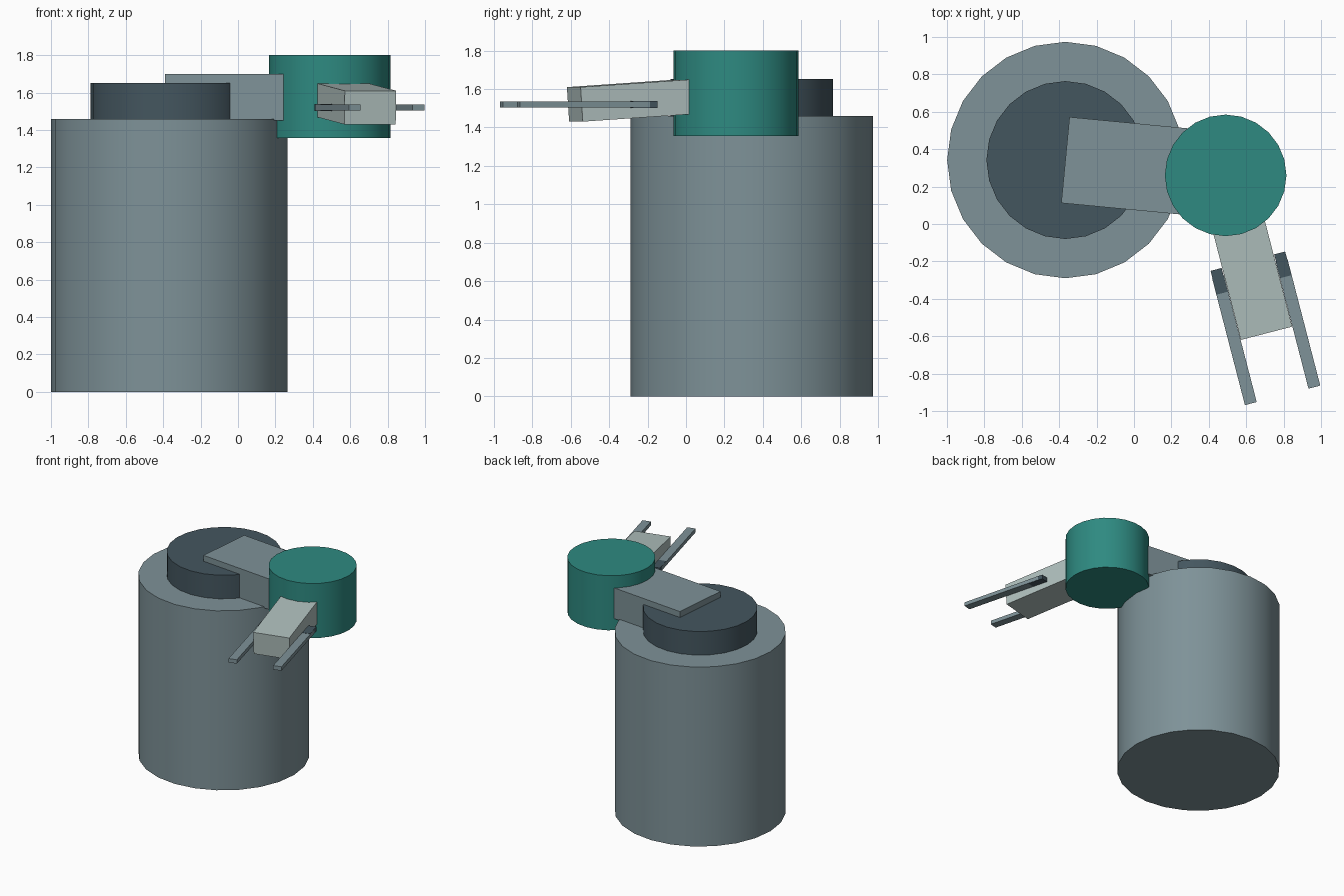
import bpy
from math import radians, atan2, asin
from mathutils import Matrix, Vector

if "Cube" in bpy.data.objects:
    bpy.data.objects.remove(bpy.data.objects["Cube"], do_unlink=True)


def srgb(*rgb):
    return [((c / 255 + 0.055) / 1.055) ** 2.4 for c in rgb] + [1.0]


def material(name, colour):
    m = bpy.data.materials.new(name)
    m.use_nodes = True
    m.diffuse_color = colour
    bsdf = next(n for n in m.node_tree.nodes if n.type == 'BSDF_PRINCIPLED')
    bsdf.inputs["Base Color"].default_value = colour
    return m


steel = material("steel grey", srgb(126, 146, 152))
dark = material("dark slate", srgb(68, 86, 95))
teal = material("teal", srgb(46, 138, 129))
pale = material("pale grey", srgb(176, 192, 190))


def finish(name, mat):
    ob = bpy.context.object
    ob.name = ob.data.name = name
    ob.data.materials.append(mat)
    return ob


def drum(name, mat, centre, radius, z0, z1):
    bpy.ops.mesh.primitive_cylinder_add(
        vertices=24, radius=radius, depth=z1 - z0,
        location=(centre.x, centre.y, (z0 + z1) / 2))
    bpy.ops.object.shade_smooth_by_angle(angle=radians(30))
    return finish(name, mat)


def beam(name, mat, frame, along, across, height):
    """Box given by its ranges along, across and up in a joint's frame."""
    bpy.ops.mesh.primitive_cube_add(size=1)
    ranges = (along, across, height)
    mid = Vector([(a + b) / 2 for a, b in ranges])
    size = Vector([b - a for a, b in ranges])
    ob = finish(name, mat)
    ob.data.transform(frame @ Matrix.Translation(mid) @ Matrix.Diagonal(size).to_4x4())
    return ob


# Joint positions
base = Vector((-0.367, 0.342, 1.575))
elbow = Vector((0.49, 0.26, 1.578))
wrist = Vector((0.7075, -0.58, 1.52))


def joint_frame(start, end, pitched=True):
    d = end - start
    yaw = Matrix.Rotation(atan2(d.y, d.x), 4, 'Z')
    pitch = Matrix.Rotation(-asin(d.z / d.length) if pitched else 0, 4, 'Y')
    return Matrix.Translation(start) @ yaw @ pitch


# Pedestal, turntable and elbow drums
drum("pedestal", steel, base, 0.632, 0, 1.46)
drum("turntable", dark, base, 0.422, 1.44, 1.652)
drum("elbow", teal, elbow, 0.325, 1.356, 1.8)

# Arm links
beam("upper_arm", steel, joint_frame(base, elbow, False),
     (0, 0.861), (-0.231, 0.231), (-0.125, 0.125))
beam("forearm", pale, joint_frame(elbow, wrist),
     (0, 0.868), (-0.142, 0.142), (-0.09, 0.09))

# Gripper: two level fingers with dark knuckles
grip = joint_frame(Vector((elbow.x, elbow.y, wrist.z)), wrist)
for side, s in (("left", 1), ("right", -1)):
    inner, outer = 0.143, 0.208
    span = sorted((s * inner, s * outer))
    beam(side + "_finger", steel, grip, (0.515, 1.215), span, (-0.016, 0.016))
    knuckle = sorted((s * (inner + 0.002), s * (outer - 0.002)))
    beam(side + "_knuckle", dark, grip, (0.474, 0.605), knuckle, (-0.018, 0.018))
